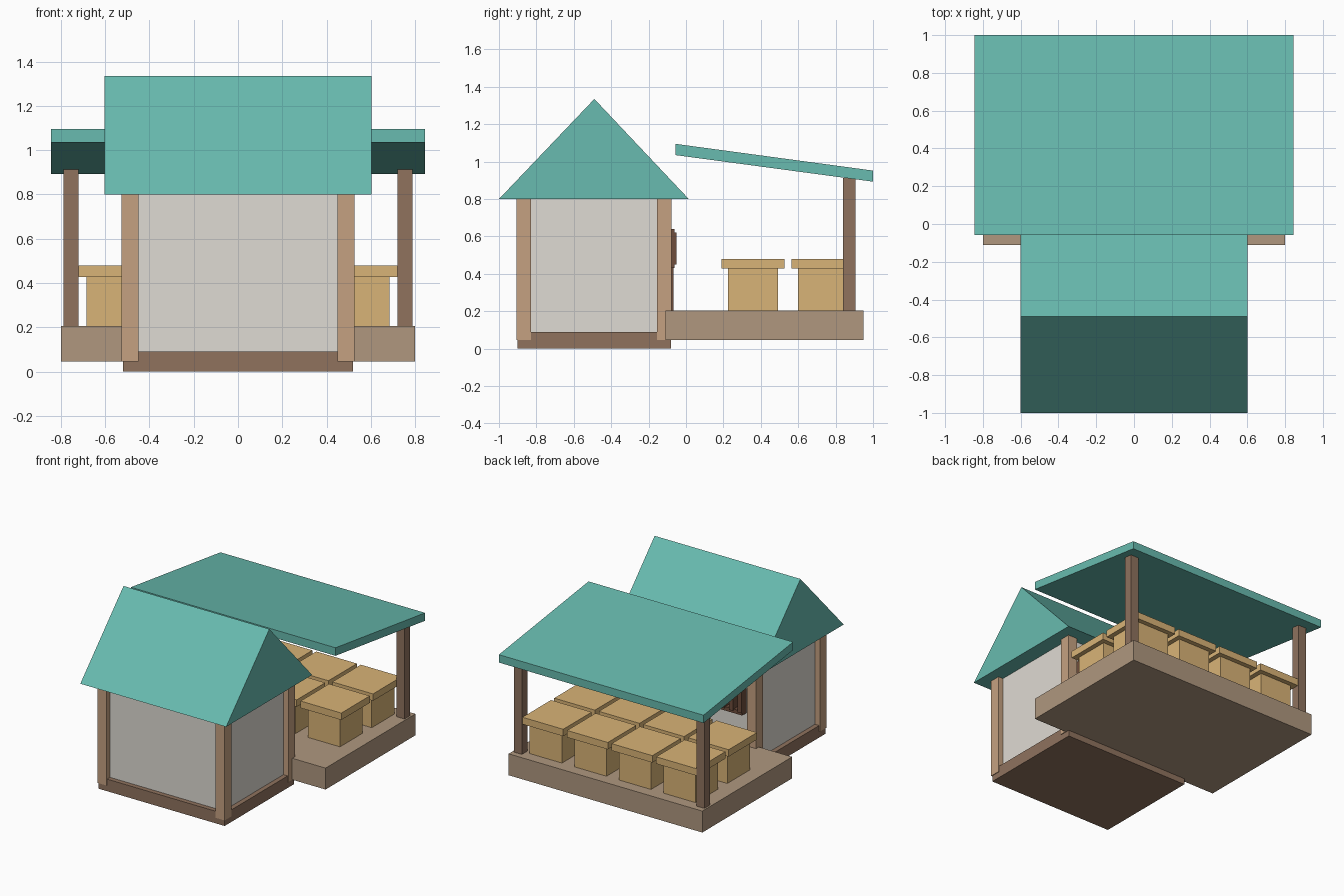
import bpy

if "Cube" in bpy.data.objects:
    bpy.data.objects.remove(bpy.data.objects["Cube"])


def material(name, r, g, b):
    m = bpy.data.materials.new(name)
    m.diffuse_color = tuple((c / 255) ** 2.2 for c in (r, g, b)) + (1,)
    m.use_nodes = True
    m.node_tree.nodes["Principled BSDF"].inputs["Base Color"].default_value = m.diffuse_color
    return m


TEAL = material("teal", 104, 186, 174)
PLASTER = material("plaster", 222, 218, 210)
BEAM = material("light_timber", 196, 160, 128)
DARK = material("dark_timber", 142, 114, 94)
DECK = material("deck_timber", 174, 150, 126)
CRATE = material("table_wood", 216, 178, 118)
FRAME = material("window_timber", 110, 78, 62)


def box(name, x, y, z, mat):
    """Box from (min, max) ranges on each axis."""
    return prism(name, x, [(y[0], z[0]), (y[1], z[0]), (y[1], z[1]), (y[0], z[1])], mat)


def prism(name, x, profile, mat):
    """Extrude a y-z profile along x."""
    n = len(profile)
    verts = [(px, y, z) for px in x for y, z in profile]
    faces = [tuple(reversed(range(n))), tuple(range(n, 2 * n))]
    faces += [(i, (i + 1) % n, n + (i + 1) % n, n + i) for i in range(n)]
    me = bpy.data.meshes.new(name)
    me.from_pydata(verts, [], faces)
    me.materials.append(mat)
    ob = bpy.data.objects.new(name, me)
    bpy.context.collection.objects.link(ob)
    return ob


def pair(name, x, y, z, mat):
    """The same box on the right and on the left."""
    box("right_" + name, x, y, z, mat)
    box("left_" + name, (-x[1], -x[0]), y, z, mat)


# House: plinth, walls, corner posts, gable roof
box("house_base", (-0.52, 0.52), (-0.90, -0.08), (0, 0.09), DARK)
box("house_walls", (-0.485, 0.485), (-0.865, -0.115), (0.085, 0.805), PLASTER)
pair("front_corner_post", (0.45, 0.525), (-0.907, -0.828), (0.045, 0.805), BEAM)
pair("back_corner_post", (0.45, 0.525), (-0.156, -0.077), (0.045, 0.805), BEAM)
prism("gable_roof", (-0.602, 0.602), [(-1.0, 0.8), (0.015, 0.8), (-0.49, 1.335)], TEAL)

# Door and barred windows on the wall facing the deck
box("door", (-0.12, 0.12), (-0.12, -0.068), (0.2, 0.62), FRAME)
for side, cx in (("left", -0.3), ("right", 0.3)):
    for i, z in enumerate((0.43, 0.61)):
        box(f"{side}_window_rail_{i}", (cx - 0.12, cx + 0.12), (-0.12, -0.062), (z, z + 0.03), FRAME)
    for i in range(4):
        bx = cx - 0.105 + i * 0.07
        box(f"{side}_window_bar_{i}", (bx - 0.015, bx + 0.015), (-0.12, -0.052), (0.45, 0.62), FRAME)

# Deck with sloping canopy on two posts
box("deck", (-0.8, 0.8), (-0.11, 0.95), (0.045, 0.205), DECK)
pair("canopy_post", (0.72, 0.787), (0.84, 0.907), (0.2, 0.912), DARK)
prism("canopy", (-0.845, 0.845), [(-0.057, 1.035), (1.0, 0.893), (1.0, 0.952), (-0.057, 1.095)], TEAL)

# Two rows of four tables
for row, cy in enumerate((0.358, 0.732)):
    for col in range(4):
        cx = (col - 1.5) * 0.368
        for part, h, z in (("body", 0.133, (0.2, 0.43)), ("top", 0.168, (0.428, 0.48))):
            box(f"table_{part}_{row}_{col}", (cx - h, cx + h), (cy - h, cy + h), z, CRATE)
